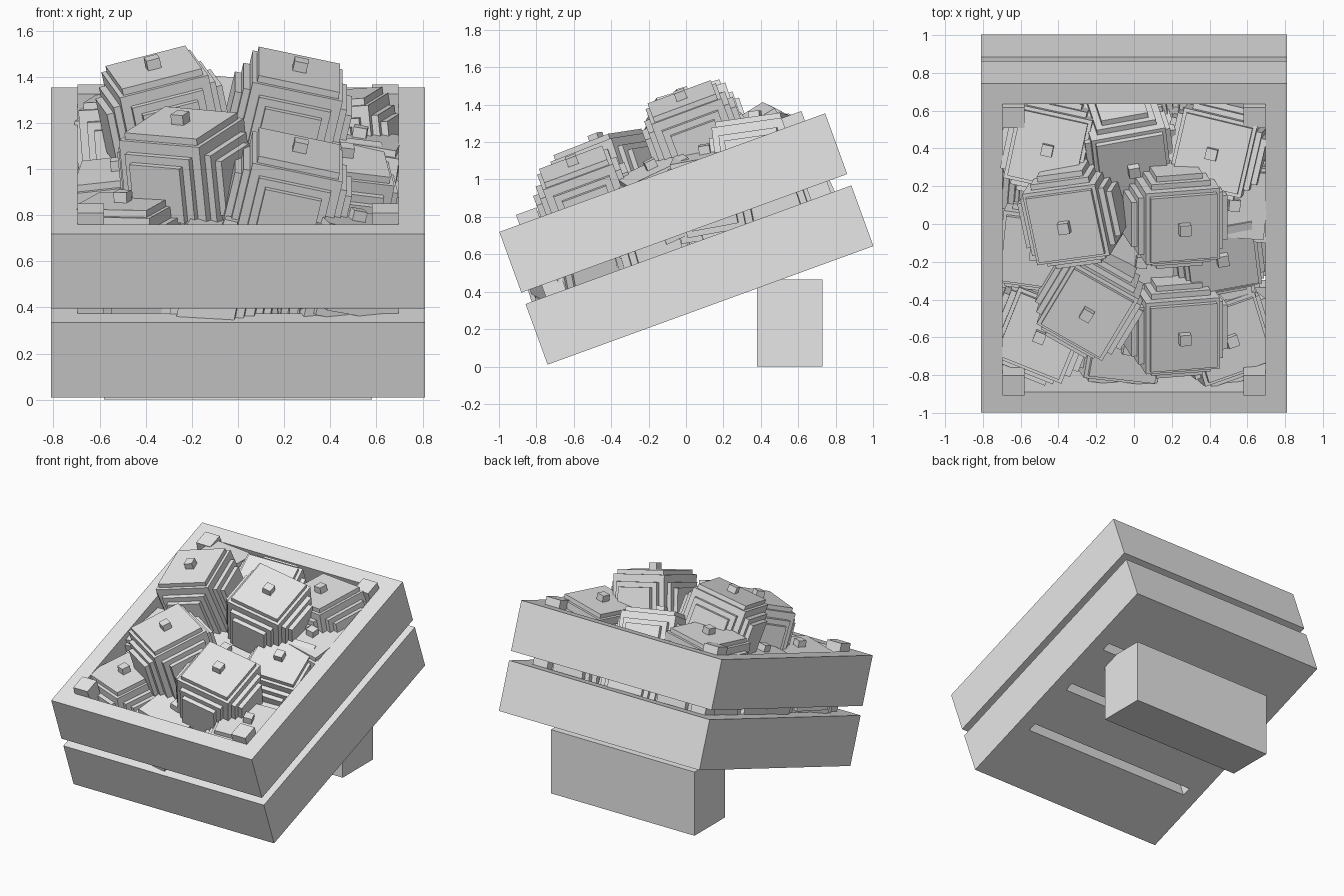
import bpy, bmesh, math, random
from mathutils import Matrix, Vector

cube = bpy.data.objects.get("Cube")
if cube:
    bpy.data.objects.remove(cube, do_unlink=True)

random.seed(4)
TILT = math.radians(20)
CRATE = Matrix.Translation((0, -0.74, 0.01)) @ Matrix.Rotation(TILT, 4, 'X')
W, L, T = 0.81, 1.854, 0.115      # half width, length, plank thickness
PLANK, GAP = 0.345, 0.065

grey = bpy.data.materials.new("plain grey")
grey.use_nodes = True
colour = (0.8, 0.8, 0.8, 1)
grey.diffuse_color = colour
grey.node_tree.nodes["Principled BSDF"].inputs["Base Color"].default_value = colour


def add_object(name, mesh, matrix):
    ob = bpy.data.objects.new(name, mesh)
    ob.matrix_world = matrix
    bpy.context.collection.objects.link(ob)
    return ob


def finish(bm, name):
    bmesh.ops.recalc_face_normals(bm, faces=bm.faces)
    mesh = bpy.data.meshes.new(name)
    bm.to_mesh(mesh)
    bm.free()
    mesh.materials.append(grey)
    return mesh


def add_box(bm, centre, size):
    m = Matrix.Translation(centre) @ Matrix.Diagonal((*size, 1))
    bmesh.ops.create_cube(bm, size=1, matrix=m)


def box(name, low, high, matrix):
    low, high = Vector(low), Vector(high)
    bm = bmesh.new()
    add_box(bm, (low + high) / 2, high - low)
    return add_object(name, finish(bm, name), matrix)


def frame(name, bottom, top):
    # Closed rectangular ring of planks
    bm = bmesh.new()
    loops = []
    for inset, z in ((0, bottom), (0, top), (T, top), (T, bottom)):
        x, a, b = W - inset, inset, L - inset
        loops.append([bm.verts.new(p) for p in
                      ((-x, a, z), (x, a, z), (x, b, z), (-x, b, z))])
    for k in range(4):
        p, q = loops[k], loops[(k + 1) % 4]
        for i in range(4):
            j = (i + 1) % 4
            bm.faces.new((p[i], p[j], q[j], q[i]))
    add_object(name, finish(bm, name), CRATE)


# Crate walls
frame("lower_frame", 0, PLANK)
frame("upper_frame", PLANK + GAP, 2 * PLANK + GAP)

# Corner posts
for sx, side in ((-1, "right"), (1, "left")):
    for y, end in ((T, "front"), (L - 2 * T, "back")):
        xs = sorted((sx * (W - T), sx * (W - 2 * T)))
        box(f"post_{end}_{side}", (xs[0], y, 0.05), (xs[1], y + T, 0.81), CRATE)

# Floor slats with gaps
slat = (L - 2 * T - 3 * GAP) / 4
for i in range(4):
    y = T + i * (slat + GAP)
    box(f"floor_slat_{i + 1}", (T - W, y, 0), (W - T, y + slat, T), CRATE)

# Block propping up the back of the crate
box("prop_block", (-0.58, 0.38, 0), (0.58, 0.73, 0.465), Matrix())

# Blocky fruit: core, raised side plates, top plate and stem
bm = bmesh.new()
add_box(bm, (0, 0, 0), (0.4, 0.4, 0.4))
for reach, size in ((0.46, 0.32), (0.52, 0.25)):
    add_box(bm, (0, 0, -0.01), (reach, size, size))
    add_box(bm, (0, 0, -0.01), (size, reach, size))
add_box(bm, (0, 0, 0.205), (0.36, 0.36, 0.05))
add_box(bm, (0, 0, -0.2), (0.32, 0.32, 0.05))
add_box(bm, (0, 0, 0.25), (0.06, 0.06, 0.05))
fruit_mesh = finish(bm, "fruit")


def fruit(name, stem, lean, yaw):
    up = Vector((*lean, 1)).normalized()
    a = math.radians(yaw)
    x = Vector((math.cos(a), math.sin(a), 0))
    x = (x - up * x.dot(up)).normalized()
    m = Matrix((x, up.cross(x), up)).transposed().to_4x4()
    m.translation = Vector(stem) - up * 0.25
    add_object(name, fruit_mesh, m)


# Upper fruit: stem position, lean, turn
upper = [
    ((0.27, -0.03, 1.45), (0.24, -0.37), 0),
    ((-0.37, -0.02, 1.46), (-0.21, -0.34), 12),
    ((0.27, -0.61, 1.10), (0.24, -0.37), 0),
    ((-0.25, -0.48, 1.22), (-0.1, -0.33), -31),
    ((-0.5, -0.6, 0.88), (-0.06, -0.2), -22),
    ((-0.46, 0.39, 1.34), (-0.08, -0.12), -12),
    ((0.0, 0.28, 1.32), (0.2, -0.6), 7),
    ((0.41, 0.37, 1.34), (-0.1, -0.12), -13),
    ((0.47, -0.19, 1.08), (0.2, -0.45), 7),
    ((-0.52, -0.16, 1.02), (-0.15, -0.3), -6),
    ((0.04, -0.2, 1.02), (0.1, -0.3), -8),
    ((0.52, -0.62, 0.80), (0.25, -0.2), 17),
    ((-0.03, -0.66, 0.76), (0.2, -0.3), -10),
    ((0.53, 0.1, 1.16), (0.15, -0.2), -6),
]
for i, (stem, lean, yaw) in enumerate(upper):
    fruit(f"upper_fruit_{i + 1}", stem, lean, yaw)

# Lower layer resting on the floor
for row in range(4):
    for col in range(3):
        p = CRATE @ Vector(((col - 1) * 0.43, 0.4 + row * 0.355, 0.62))
        lean = (random.uniform(-0.12, 0.12), random.uniform(-0.45, -0.25))
        fruit(f"lower_fruit_{row * 3 + col + 1}", p, lean, random.uniform(-12, 12))
